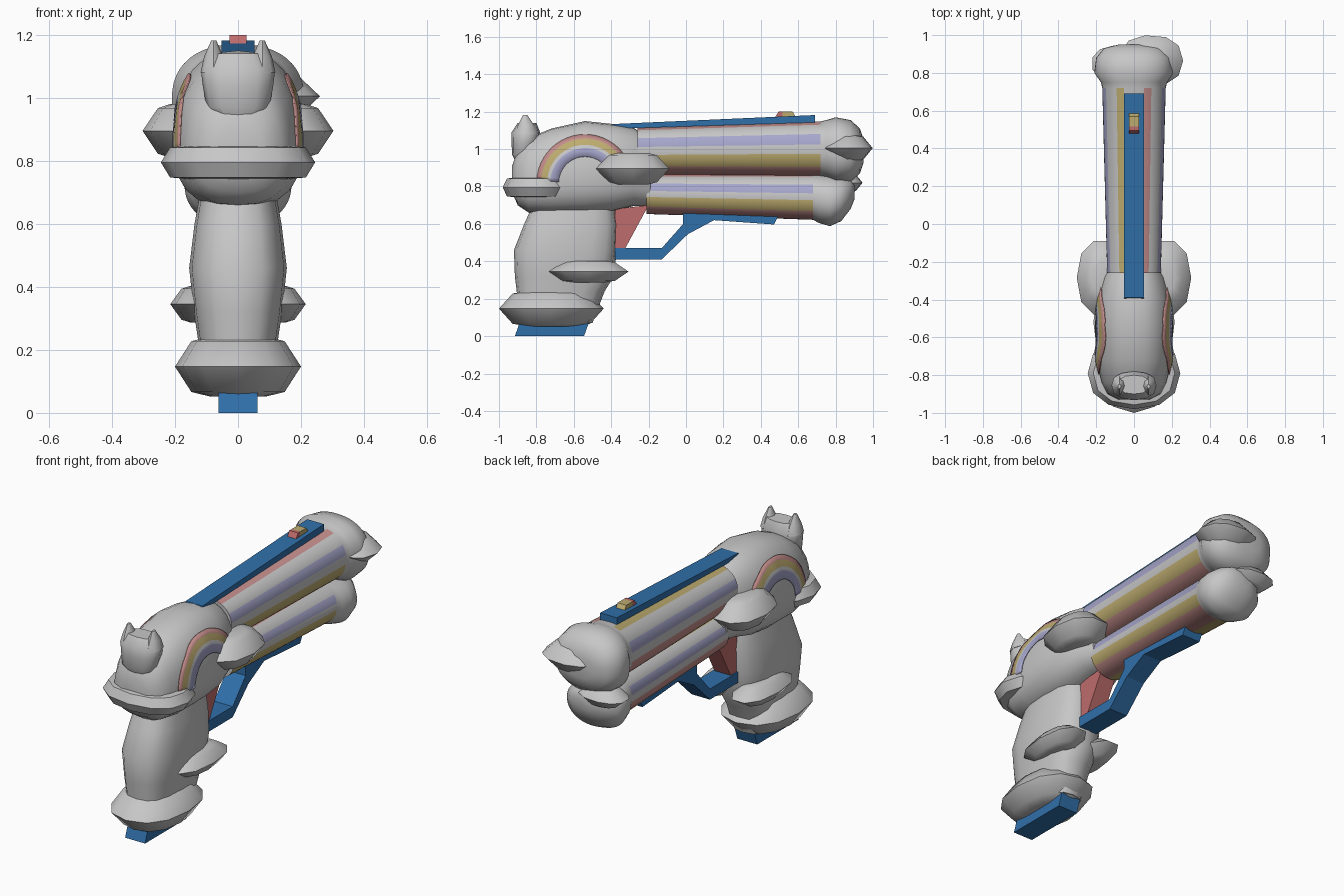
import bpy
import bmesh
from math import sin, cos, radians, copysign
from mathutils import Vector
from mathutils.bvhtree import BVHTree

default_cube = bpy.data.objects.get("Cube")
if default_cube:
    bpy.data.objects.remove(default_cube, do_unlink=True)


def make_material(name, rgb):
    material = bpy.data.materials.new(name)
    material.use_nodes = True
    color = (*rgb, 1)
    material.diffuse_color = color
    material.node_tree.nodes["Principled BSDF"].inputs["Base Color"].default_value = color
    return material


GREY, BLUE, LAVENDER, PINK, YELLOW, DUSTY = range(6)
palette = [
    make_material("cloud grey", (0.57, 0.57, 0.57)),
    make_material("bright blue", (0.03, 0.16, 0.40)),
    make_material("pale lavender", (0.38, 0.38, 0.60)),
    make_material("soft pink", (0.52, 0.15, 0.15)),
    make_material("mustard yellow", (0.51, 0.41, 0.16)),
    make_material("dusty pink", (0.55, 0.27, 0.26)),
]


def finish(name, bm, color=None, smooth_angle=None):
    """Turn a bmesh into a named object that carries the shared palette."""
    bmesh.ops.recalc_face_normals(bm, faces=bm.faces)
    if color is not None:
        for face in bm.faces:
            face.material_index = color
    mesh = bpy.data.meshes.new(name)
    bm.to_mesh(mesh)
    bm.free()
    for material in palette:
        mesh.materials.append(material)
    obj = bpy.data.objects.new(name, mesh)
    bpy.context.collection.objects.link(obj)
    if smooth_angle:
        bpy.ops.object.select_all(action="DESELECT")
        obj.select_set(True)
        bpy.context.view_layer.objects.active = obj
        bpy.ops.object.shade_smooth_by_angle(angle=radians(smooth_angle))
    return obj


def power_curve(value, power):
    return copysign(abs(value) ** (2 / power), value)


def loft(name, rings, axis="y", sides=16, power=2, x=0, taper=0, paint=None):
    """Skin rings of (position, centre, half width, half depth) along an axis."""
    bm = bmesh.new()
    loops = []
    for pos, centre, width, depth in rings:
        loop = []
        for i in range(sides):
            angle = radians(360 * i / sides)
            rise = power_curve(sin(angle), power)
            u = x + width * power_curve(cos(angle), power) * (1 - taper * rise)
            v = centre + depth * rise
            loop.append(bm.verts.new((u, pos, v) if axis == "y" else (u, v, pos)))
        loops.append(loop)
    for r, (low, high) in enumerate(zip(loops, loops[1:])):
        for i in range(sides):
            j = (i + 1) % sides
            face = bm.faces.new((low[i], low[j], high[j], high[i]))
            if paint:
                face.material_index = paint(r, 360 * (i + 0.5) / sides)
    bm.faces.new(loops[0])
    bm.faces.new(loops[-1])
    return finish(name, bm, None, 50)


def prism(name, profile, half_width, color):
    """Extrude a side profile of (y, z) points across x."""
    bm = bmesh.new()
    face = bm.faces.new([bm.verts.new((-half_width, y, z)) for y, z in profile])
    extruded = bmesh.ops.extrude_face_region(bm, geom=[face])
    verts = [v for v in extruded["geom"] if isinstance(v, bmesh.types.BMVert)]
    bmesh.ops.translate(bm, verts=verts, vec=(2 * half_width, 0, 0))
    return finish(name, bm, color)


def cloud(name, centre, radii, shoulder=0.62, sides=11):
    """Lens-shaped puff with a sharp rim."""
    x, y, z = centre
    rx, ry, rz = radii
    steps = [(-1, shoulder * 0.6), (-0.85, shoulder), (0, 1), (0.85, shoulder), (1, shoulder * 0.6)]
    rings = [(z + h * rz, y, rx * s, ry * s) for h, s in steps]
    return loft(name, rings, "z", sides, 2.3, x)


# Body and grip
body = loft("body", [
    (-0.93, 0.84, 0.08, 0.07), (-0.90, 0.85, 0.14, 0.15), (-0.84, 0.86, 0.17, 0.2),
    (-0.72, 0.88, 0.2, 0.23), (-0.54, 0.9, 0.205, 0.25), (-0.4, 0.9, 0.2, 0.235),
    (-0.28, 0.905, 0.165, 0.21), (-0.19, 0.87, 0.125, 0.175),
], sides=24, power=2.5, taper=0.1)
loft("grip", [
    (0.07, -0.70, 0.11, 0.2), (0.24, -0.67, 0.128, 0.235), (0.32, -0.65, 0.14, 0.265),
    (0.46, -0.645, 0.155, 0.275), (0.6, -0.615, 0.138, 0.25), (0.7, -0.6, 0.12, 0.22),
], "z", power=2.8)

# Striped barrels: (start angle, end angle, colour)
stripes = [
    (4, 33, LAVENDER), (62, 76, DUSTY), (104, 118, YELLOW), (147, 176, LAVENDER),
    (187, 220, DUSTY), (220, 270, YELLOW), (270, 319, DUSTY), (319, 353, YELLOW),
]


def stripe_color(ring, angle):
    if ring == 0:
        for start, end, color in stripes:
            if start < angle < end:
                return color
    return GREY


loft("upper_barrel", [
    (-0.26, 0.99, 0.142, 0.125), (0.72, 1.0, 0.168, 0.148), (0.75, 1.0, 0.175, 0.155),
    (0.8, 0.995, 0.21, 0.175), (0.88, 0.99, 0.2, 0.165), (0.93, 0.99, 0.16, 0.12),
    (0.95, 0.99, 0.08, 0.06),
], sides=48, power=2.3, paint=stripe_color)
loft("lower_barrel", [
    (-0.21, 0.76, 0.12, 0.107), (0.68, 0.745, 0.14, 0.123), (0.71, 0.735, 0.155, 0.13),
    (0.77, 0.725, 0.17, 0.137), (0.83, 0.735, 0.16, 0.12), (0.88, 0.76, 0.11, 0.08),
    (0.9, 0.77, 0.05, 0.04),
], sides=48, power=2.15, paint=stripe_color)

# Clouds
cloud("base_cloud", (0, -0.72, 0.147), (0.2, 0.28, 0.095), 0.74, 12)
cloud("rear_cloud", (0, -0.79, 0.795), (0.245, 0.19, 0.056), 0.88, 12)
cloud("upper_muzzle_cloud", (0.09, 0.865, 1.005), (0.17, 0.135, 0.072))
cloud("lower_muzzle_cloud", (-0.085, 0.85, 0.82), (0.14, 0.095, 0.052))
for side, word in ((1, "left"), (-1, "right")):
    cloud(word + "_body_cloud", (side * 0.16, -0.285, 0.895), (0.143, 0.205, 0.085), 0.66, 10)
    cloud(word + "_grip_cloud", (side * 0.11, -0.52, 0.345), (0.105, 0.222, 0.058), 0.66, 10)

# Hammer shaped like a small eared head
loft("hammer_head", [
    (0.93, -0.885, 0.06, 0.025), (0.97, -0.875, 0.1, 0.055), (1.04, -0.858, 0.112, 0.075),
    (1.09, -0.856, 0.118, 0.076), (1.14, -0.85, 0.085, 0.05),
], "z", 12, 2.3)
for side, word in ((1, "left"), (-1, "right")):
    loft(word + "_ear", [(1.08, -0.855, 0.042, 0.06), (1.13, -0.855, 0.031, 0.042),
                         (1.182, -0.86, 0.008, 0.012)], "z", 8, x=side * 0.077)

# Rainbow plates laid onto both sides of the body
source = bmesh.new()
source.from_mesh(body.data)
surface = BVHTree.FromBMesh(source)
source.free()
radii = [0.14, 0.185, 0.202, 0.235, 0.258]
bands = [LAVENDER, GREY, YELLOW, DUSTY]
for side, word in ((1, "left"), (-1, "right")):
    bm = bmesh.new()
    rows = []
    for step in range(25):
        angle = radians(2 + 176 * step / 24)
        row = []
        for radius in radii:
            y = -0.54 + radius * cos(angle)
            z = 0.82 + radius * sin(angle)
            hit = surface.ray_cast(Vector((side, y, z)), Vector((-side, 0, 0)))[0]
            row.append(bm.verts.new((hit.x + side * 0.004, y, z)))
        rows.append(row)
    for a, b in zip(rows, rows[1:]):
        for i, color in enumerate(bands):
            bm.faces.new((a[i], a[i + 1], b[i + 1], b[i])).material_index = color
    rainbow = finish(word + "_rainbow", bm, smooth_angle=50)
    plate = rainbow.modifiers.new("plate", "SOLIDIFY")
    plate.thickness = 0.005
    plate.offset = 0

# Top rail and two-colour sight
prism("top_rail", [(-0.41, 1.108), (-0.39, 1.134), (0.69, 1.182), (0.69, 1.143)], 0.052, BLUE)
prism("sight_rear", [(0.47, 1.16), (0.495, 1.2), (0.515, 1.2), (0.515, 1.16)], 0.027, PINK)
prism("sight_front", [(0.515, 1.16), (0.515, 1.2), (0.57, 1.2), (0.592, 1.165)], 0.027, YELLOW)

# Trigger, guard and magazine base
prism("trigger", [(-0.38, 0.68), (-0.38, 0.46), (-0.33, 0.46), (-0.2, 0.7)], 0.05, PINK)
prism("trigger_guard", [
    (-0.38, 0.47), (-0.38, 0.41), (-0.13, 0.41), (0.01, 0.545), (0.15, 0.62),
    (0.47, 0.597), (0.495, 0.645), (0.15, 0.67), (-0.015, 0.69), (-0.015, 0.6), (-0.13, 0.47),
], 0.058, BLUE)
prism("magazine_base", [(-0.915, 0), (-0.545, 0), (-0.52, 0.07), (-0.89, 0.07)], 0.062, BLUE)
